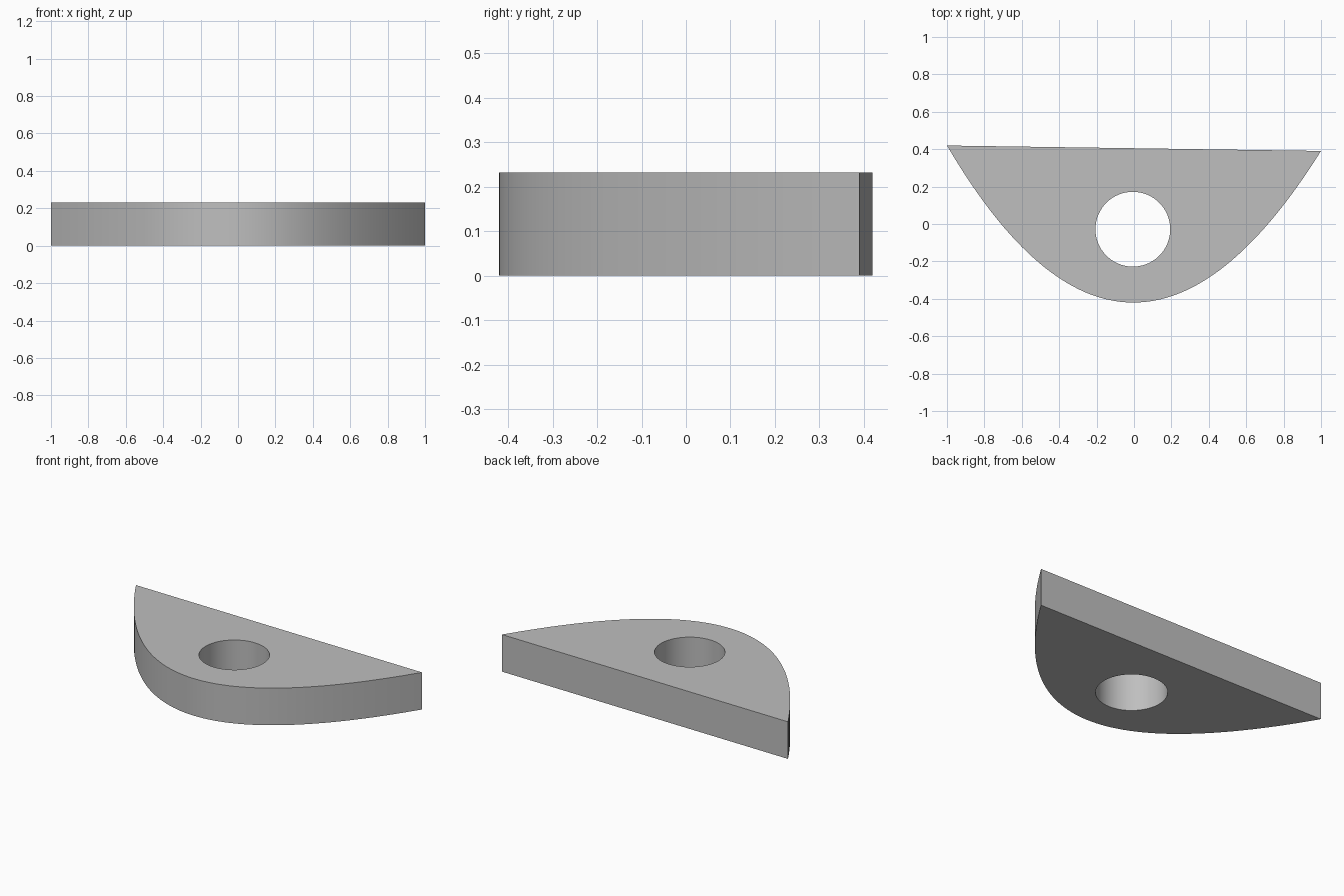
import bpy, bmesh
from math import cos, sin, pi
from mathutils import Matrix, Vector

if "Cube" in bpy.data.objects:
    bpy.data.objects.remove(bpy.data.objects["Cube"], do_unlink=True)

HEIGHT = 0.232
CURVE_STEPS, HOLE_STEPS = 64, 64
TILT = Matrix.Rotation(-0.0145, 3, 'Z')     # the whole plate is turned slightly
CHORD_MID = Vector((0, 0.405, 0))

grey = bpy.data.materials.new("mid grey")
grey.use_nodes = True
colour = (0.52, 0.52, 0.52, 1)
grey.diffuse_color = colour
grey.node_tree.nodes["Principled BSDF"].inputs["Base Color"].default_value = colour


def place(x, y):
    return TILT @ Vector((x, y, 0)) + CHORD_MID


# Outline: straight back edge closed by a parabolic front
ts = [2 * i / CURVE_STEPS - 1 for i in range(CURVE_STEPS + 1)]
outline = [place(t, 0.825 * (t * t - 1)) for t in ts]
angles = [2 * pi * i / HOLE_STEPS for i in range(HOLE_STEPS)]
hole = [place(0.2 * cos(a), 0.2 * sin(a) - 0.433) for a in angles]

# Fill between outline and round hole, then extrude upward
bm = bmesh.new()
edges = []
for loop in (outline, hole):
    vs = [bm.verts.new(p) for p in loop]
    edges += [bm.edges.new((vs[i - 1], vs[i])) for i in range(len(vs))]
bmesh.ops.triangle_fill(bm, edges=edges, use_beauty=True)
top = bmesh.ops.extrude_face_region(bm, geom=bm.faces[:], use_keep_orig=True)
bmesh.ops.translate(bm, vec=(0, 0, HEIGHT),
                    verts=[g for g in top["geom"] if isinstance(g, bmesh.types.BMVert)])
bmesh.ops.recalc_face_normals(bm, faces=bm.faces[:])

mesh = bpy.data.meshes.new("curved_plate")
bm.to_mesh(mesh)
bm.free()
mesh.materials.append(grey)
plate = bpy.data.objects.new("curved_plate", mesh)
bpy.context.collection.objects.link(plate)

# Smooth curved walls, sharp rims
bpy.context.view_layer.objects.active = plate
plate.select_set(True)
bpy.ops.object.shade_smooth_by_angle(angle=pi / 6)
